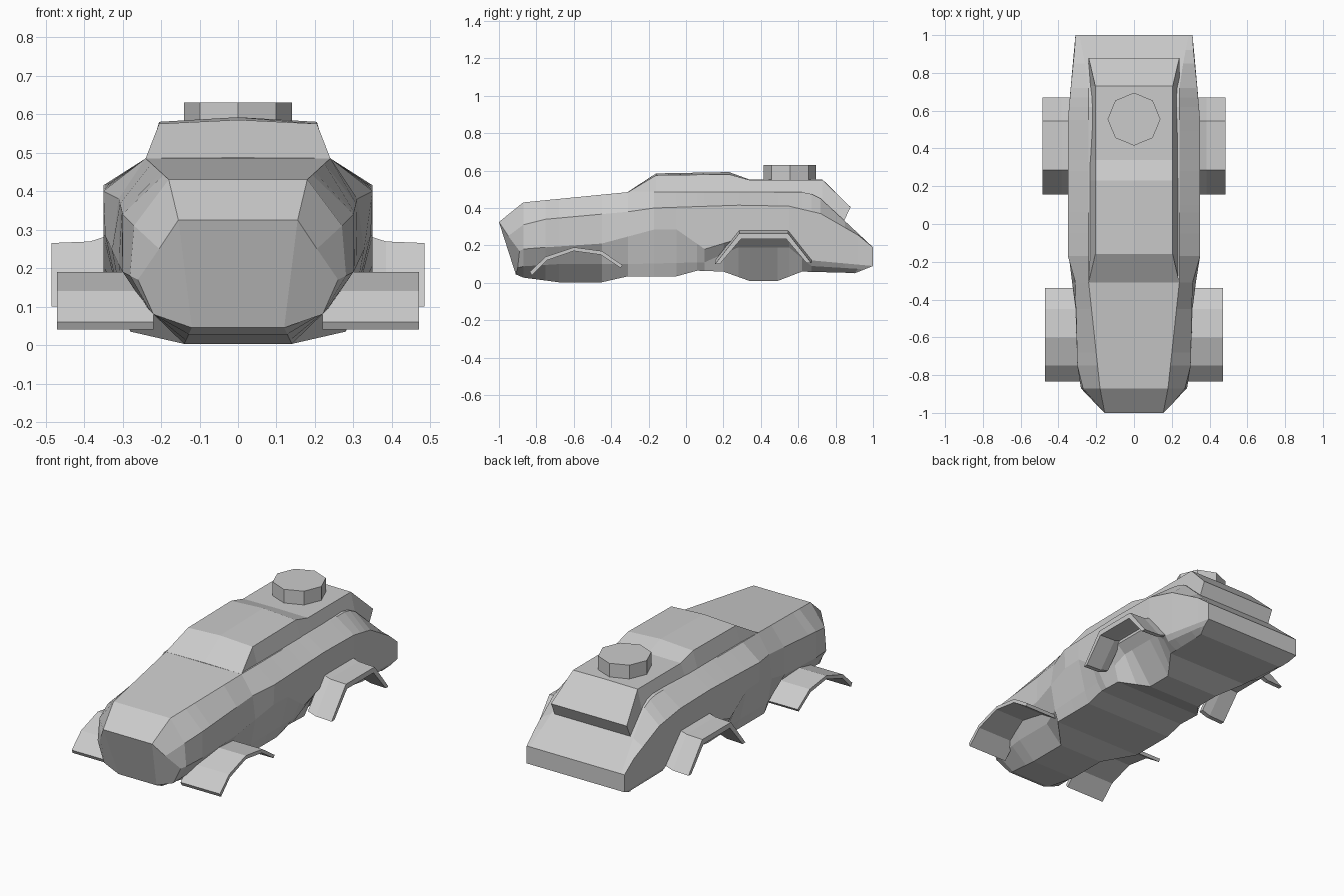
import bpy, bmesh, math

if "Cube" in bpy.data.objects:
    bpy.data.objects.remove(bpy.data.objects["Cube"])


def make_object(name, bm, mirror=False):
    bmesh.ops.remove_doubles(bm, verts=bm.verts, dist=0.0005)
    bmesh.ops.recalc_face_normals(bm, faces=bm.faces)
    mesh = bpy.data.meshes.new(name)
    bm.to_mesh(mesh)
    bm.free()
    ob = bpy.data.objects.new(name, mesh)
    bpy.context.collection.objects.link(ob)
    if mirror:
        ob.modifiers.new("mirror", "MIRROR").use_bisect_axis[0] = False
    return ob


def rail_at(rail, y):
    """Interpolate a (y, x, z) rail at station y."""
    for a, b in zip(rail, rail[1:]):
        if y <= b[0]:
            f = (y - a[0]) / (b[0] - a[0])
            return a[1] + f * (b[1] - a[1]), a[2] + f * (b[2] - a[2])
    return rail[-1][1:]


def loft(name, sections):
    """Skin half sections (bottom to top), mirrored across x."""
    bm = bmesh.new()
    rings, n = [], len(sections[0])
    for sec in sections:
        pts = list(sec) + [(-x, y, z) for x, y, z in reversed(sec)]
        rings.append([bm.verts.new(p) for p in pts])
    for a, b in zip(rings, rings[1:]):
        for i in range(2 * n):
            j = (i + 1) % (2 * n)
            bm.faces.new((a[i], a[j], b[j], b[i]))
    # front end: flat centre panel with a cheek on each side
    f = rings[0]
    bm.faces.new((f[0], f[n - 1], f[n], f[-1]))
    if n > 2:
        bm.faces.new(f[:n])
        bm.faces.new(f[n:])
    # rear end: horizontal strips
    r = rings[-1]
    for i in range(n - 1):
        bm.faces.new((r[i], r[i + 1], r[-2 - i], r[-1 - i]))
    return make_object(name, bm)


# Body: five lengthwise rails (y, x, z)
deck = [(-1, .155, .325), (-.87, .18, .43), (-.31, .24, .485), (.65, .24, .485),
        (.72, .24, .45), (.85, .26, .33), (1, .29, .19)]
shoulder = [(-1, .205, .25), (-.87, .27, .31), (-.75, .30, .34), (-.31, .31, .38),
            (-.17, .35, .40), (.28, .35, .415), (.55, .35, .41), (.72, .335, .37),
            (.92, .315, .255), (1, .31, .19)]
waist = [(-1, .26, .17), (-.75, .30, .19), (-.45, .31, .21), (-.17, .345, .285),
         (-.05, .35, .285), (.1, .35, .18), (.28, .35, .235), (.55, .35, .235),
         (.67, .34, .12), (1, .31, .09)]
sill = [(-1, .22, .08), (-.68, .24, .10), (-.45, .24, .10), (-.31, .30, .10),
        (.1, .31, .11), (.28, .30, .19), (.55, .30, .19), (.67, .32, .09), (1, .30, .07)]
floor = [(-1, .12, .045), (-.68, .14, .003), (-.45, .14, .003), (-.31, .28, .035),
         (-.05, .28, .035), (.06, .28, .065), (.2, .28, .06), (.34, .17, .01),
         (.49, .17, .01), (.62, .26, .06), (1, .28, .05)]
rails = (floor, sill, waist, shoulder, deck)
y_min = (-.91, -.90, -.89, -.95, -1)
y_max = (.90, .95, 1, 1, 1)
stations = (-1, -.87, -.75, -.68, -.45, -.31, -.17, -.05, .06, .1, .2, .28,
            .34, .49, .55, .62, .67, .72, .85, .92, 1)
body = []
for y in stations:
    section = []
    for rail, lo, hi in zip(rails, y_min, y_max):
        x, z = rail_at(rail, y)
        section.append((x, min(max(y, lo), hi), z))
    body.append(section)
loft("body", body)

# Cabin: y, base z, roof half width, roof edge z, ridge z
cabin = []
for y, base, w, edge, ridge in ((-.31, .46, .24, .485, .487), (-.16, .46, .205, .575, .585),
                                (.23, .46, .205, .58, .592), (.34, .46, .205, .55, .552),
                                (.73, .40, .205, .55, .552), (.88, .33, .24, .405, .405)):
    cabin.append([(.24, min(y, .845), base), (w, y, edge), (0.001, y, ridge)])
loft("cabin", cabin)

# Roof hatch: octagonal drum
bm = bmesh.new()
bmesh.ops.create_cone(bm, cap_ends=True, segments=8, radius1=.14, radius2=.14, depth=.10)
hatch = make_object("roof_hatch", bm)
hatch.location = (0, .555, .58)
# put a corner exactly on the front-back axis
hatch.rotation_euler.z = -math.atan2(hatch.data.vertices[0].co.y,
                                     hatch.data.vertices[0].co.x)


def fender(name, outer, inner, rows):
    """Bent sheet; rows are (x, lift) from the body outwards."""
    bm = bmesh.new()
    prof = list(outer) + list(reversed(inner))
    n, m = len(prof), len(outer)
    rings = [[bm.verts.new((x, y, z + lift)) for y, z in prof] for x, lift in rows]
    for a, b in zip(rings, rings[1:]):
        for i in range(n):
            j = (i + 1) % n
            bm.faces.new((a[i], a[j], b[j], b[i]))
    for r in (rings[0], rings[-1]):
        for i in range(m - 1):
            bm.faces.new((r[i], r[i + 1], r[n - 2 - i], r[n - 1 - i]))
    make_object(name, bm, mirror=True)


# Wheel arches
fender("front_fender",
       [(-.835, .06), (-.75, .14), (-.60, .19), (-.45, .17), (-.34, .095)],
       [(-.825, .04), (-.745, .12), (-.60, .17), (-.455, .15), (-.35, .08)],
       [(.22, 0), (.47, 0)])
fender("rear_fender",
       [(.155, .10), (.285, .265), (.545, .265), (.67, .105)],
       [(.18, .10), (.295, .235), (.535, .235), (.645, .105)],
       [(.335, .02), (.385, .004), (.485, 0)])
